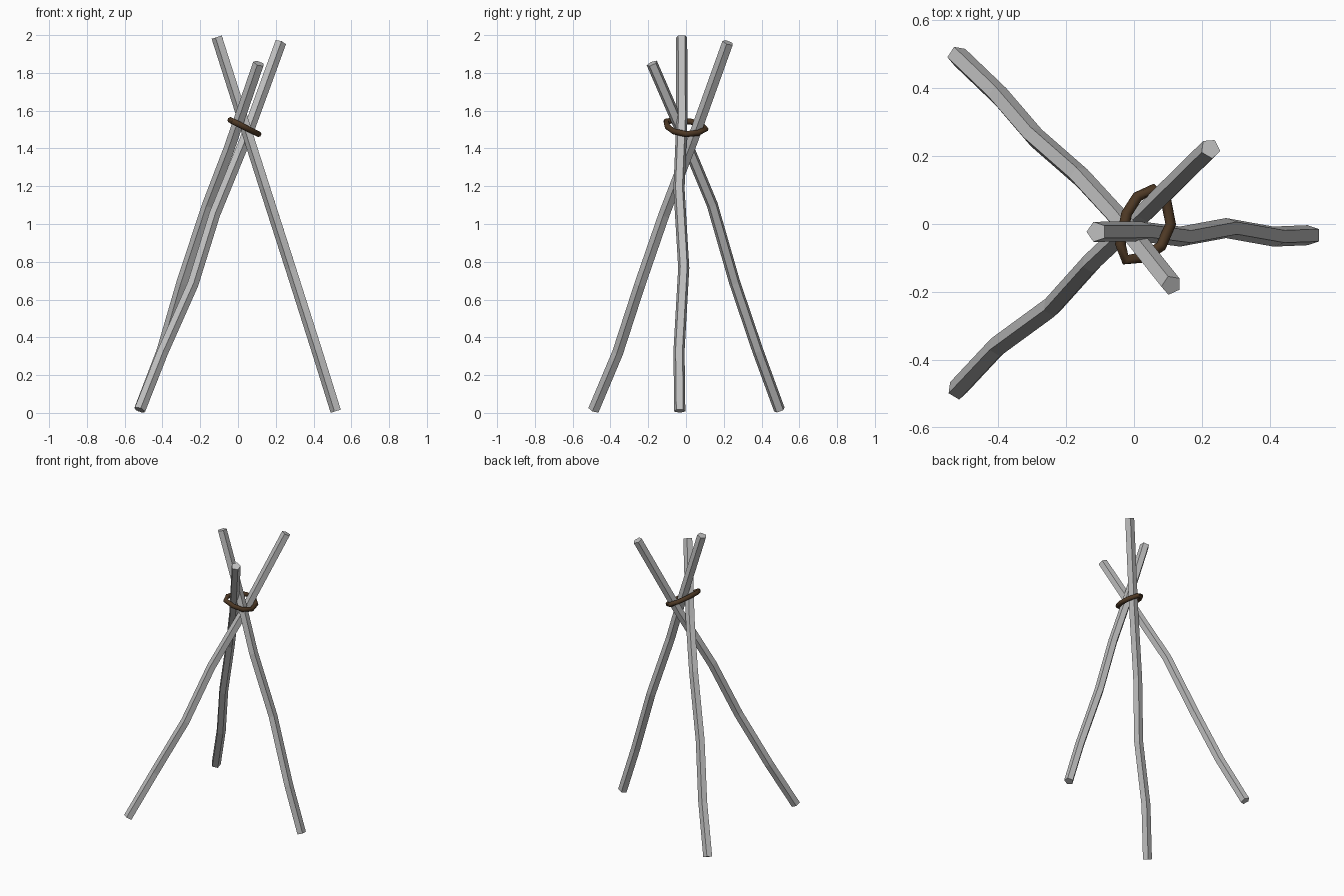
import bpy, bmesh, math
from mathutils import Vector

cube = bpy.data.objects.get("Cube")
if cube:
    bpy.data.objects.remove(cube, do_unlink=True)


def material(name, color):
    m = bpy.data.materials.new(name)
    m.use_nodes = True
    m.diffuse_color = (*color, 1)
    m.node_tree.nodes["Principled BSDF"].inputs["Base Color"].default_value = (*color, 1)
    return m


def tube(name, points, radius, sides, mat, ref, spin=0.0, closed=False):
    """Sweep a regular polygon along a path, capping the ends if it is open."""
    pts = [Vector(p) for p in points]
    n = len(pts)
    bm = bmesh.new()
    rings = []
    for i, p in enumerate(pts):
        if closed:
            t = pts[(i + 1) % n] - pts[i - 1]
        else:
            t = pts[min(i + 1, n - 1)] - pts[max(i - 1, 0)]
        t.normalize()
        u = (ref - t * ref.dot(t)).normalized()
        v = t.cross(u)
        angles = [math.radians(spin) + math.tau * k / sides for k in range(sides)]
        rings.append([bm.verts.new(p + radius * (u * math.cos(a) + v * math.sin(a)))
                      for a in angles])
    for i in range(n if closed else n - 1):
        a, b = rings[i], rings[(i + 1) % n]
        for k in range(sides):
            j = (k + 1) % sides
            bm.faces.new((a[k], a[j], b[j], b[k]))
    if not closed:
        bm.faces.new(rings[0][::-1])
        bm.faces.new(rings[-1])
    bmesh.ops.recalc_face_normals(bm, faces=bm.faces)
    mesh = bpy.data.meshes.new(name)
    bm.to_mesh(mesh)
    bm.free()
    mesh.materials.append(mat)
    obj = bpy.data.objects.new(name, mesh)
    bpy.context.collection.objects.link(obj)
    return obj


wood = material("weathered grey wood", (0.52, 0.52, 0.52))
rope = material("dark brown rope", (0.075, 0.04, 0.018))
X, Z = Vector((1, 0, 0)), Vector((0, 0, 1))

# Three crooked five-sided poles, each from foot to tip
tube("left_pole", [(0.52, -0.033, 0.01), (0.42, -0.037, 0.33), (0.28, -0.012, 0.77),
                   (0.145, -0.037, 1.19), (0.03, -0.022, 1.55), (-0.11, -0.023, 1.99)],
     0.031, 5, wood, X, 180)
tube("front_right_pole", [(-0.52, -0.488, 0.016), (-0.4, -0.36, 0.32), (-0.24, -0.243, 0.68),
                          (-0.125, -0.115, 1.05), (0.035, 0.035, 1.44), (0.225, 0.222, 1.96)],
     0.031, 5, wood, X, 209)
tube("back_right_pole", [(-0.52, 0.495, 0.016), (-0.4, 0.38, 0.33), (-0.295, 0.258, 0.69),
                         (-0.16, 0.14, 1.1), (-0.045, 0.015, 1.4), (0.11, -0.18, 1.85)],
     0.031, 5, wood, X, 181)

# Tilted rope loop lashing the poles together
loop = [(0.055, 0.103), (0.095, 0.065), (0.108, 0), (0.08, -0.065), (0.03, -0.098),
        (-0.025, -0.105), (-0.04, -0.06), (-0.022, 0.03), (0.01, 0.08)]
lashing = tube("rope_loop", [(x, y, 1.53 - 0.5 * x) for x, y in loop],
               0.016, 8, rope, Z, 0, closed=True)
bpy.ops.object.select_all(action="DESELECT")
lashing.select_set(True)
bpy.context.view_layer.objects.active = lashing
bpy.ops.object.shade_smooth_by_angle(angle=math.radians(50))
